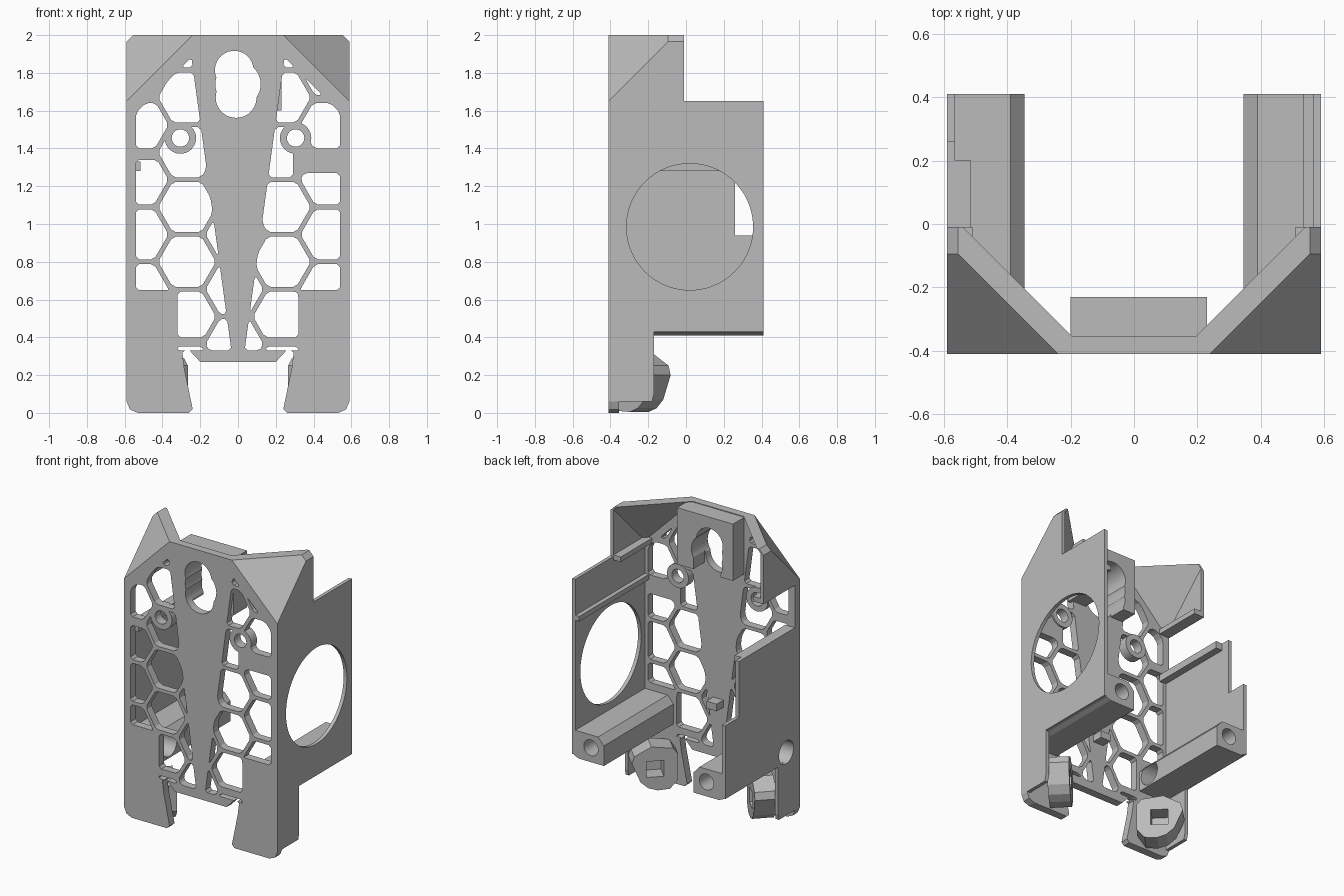
import bpy, bmesh, math
from mathutils import Vector

if "Cube" in bpy.data.objects:
    bpy.data.objects.remove(bpy.data.objects["Cube"], do_unlink=True)

grey = bpy.data.materials.new("matte grey")
grey.use_nodes = True
grey.diffuse_color = (0.5, 0.5, 0.5, 1)
grey.node_tree.nodes["Principled BSDF"].inputs["Base Color"].default_value = (0.5, 0.5, 0.5, 1)

X, Y, Z = Vector((1, 0, 0)), Vector((0, 1, 0)), Vector((0, 0, 1))
ZERO = Vector((0, 0, 0))
FRONT, BACK = -0.41, 0.41
PLATE_BACK = -0.355
HALF = 0.59


def prism(name, polys, a, b, u=X, v=Z, w=Y, origin=ZERO):
    """Extrude one or more closed outlines (in the u, v plane) from a to b along w."""
    bm = bmesh.new()
    for pts in polys:
        lo = [bm.verts.new(origin + u * p + v * q + w * a) for p, q in pts]
        hi = [bm.verts.new(origin + u * p + v * q + w * b) for p, q in pts]
        bm.faces.new(lo)
        bm.faces.new(hi)
        for i in range(len(pts)):
            j = (i + 1) % len(pts)
            bm.faces.new((lo[i], lo[j], hi[j], hi[i]))
    bmesh.ops.recalc_face_normals(bm, faces=bm.faces)
    mesh = bpy.data.meshes.new(name)
    bm.to_mesh(mesh)
    bm.free()
    mesh.materials.append(grey)
    obj = bpy.data.objects.new(name, mesh)
    bpy.context.collection.objects.link(obj)
    return obj


def rect(x0, x1, z0, z1):
    return [(x0, z0), (x1, z0), (x1, z1), (x0, z1)]


def box(name, x0, x1, y0, y1, z0, z1):
    return prism(name, [rect(x0, x1, z0, z1)], y0, y1)


def circle(cx, cz, r, n=40):
    return [(cx + r * math.cos(math.tau * i / n), cz + r * math.sin(math.tau * i / n)) for i in range(n)]


def cut(obj, *cutters):
    """Subtract the cutters, bake the result and drop the cutters."""
    for c in cutters:
        c.hide_render = True
        m = obj.modifiers.new("cut", 'BOOLEAN')
        m.operation, m.solver, m.object = 'DIFFERENCE', 'EXACT', c
    bpy.context.view_layer.update()
    baked = bpy.data.meshes.new_from_object(obj.evaluated_get(bpy.context.evaluated_depsgraph_get()))
    obj.modifiers.clear()
    obj.data = baked
    for c in cutters:
        bpy.data.objects.remove(c, do_unlink=True)


def trim(obj, *planes):
    """Slice off everything in front of each (point, normal) plane and cap it."""
    bm = bmesh.new()
    bm.from_mesh(obj.data)
    for co, no in planes:
        r = bmesh.ops.bisect_plane(bm, geom=bm.verts[:] + bm.edges[:] + bm.faces[:],
                                   plane_co=co, plane_no=no, clear_outer=True)
        edges = [e for e in r["geom_cut"] if isinstance(e, bmesh.types.BMEdge)]
        bmesh.ops.holes_fill(bm, edges=edges, sides=0)
    bmesh.ops.recalc_face_normals(bm, faces=bm.faces)
    bm.to_mesh(obj.data)
    bm.free()


def clip(pts, a, b, c):
    """Keep the part of a convex outline where a*x + b*z <= c."""
    out = []
    for i, p in enumerate(pts):
        q = pts[(i + 1) % len(pts)]
        dp, dq = a * p[0] + b * p[1] - c, a * q[0] + b * q[1] - c
        if dp <= 0:
            out.append(p)
        if dp * dq < 0:
            t = dp / (dp - dq)
            out.append((p[0] + t * (q[0] - p[0]), p[1] + t * (q[1] - p[1])))
    return out


def soften(pts, d=0.016):
    """Knock the corners off an outline."""
    out = []
    for i, p in enumerate(pts):
        p = Vector(p)
        for q in (Vector(pts[i - 1]), Vector(pts[(i + 1) % len(pts)])):
            e = q - p
            out.append(tuple(p + e * min(d / max(e.length, 1e-6), 0.3)))
    return out


def area(pts):
    return abs(sum(p[0] * q[1] - q[0] * p[1] for p, q in zip(pts, pts[1:] + pts[:1]))) / 2


def bevel_plane(s):
    return Vector((s * HALF, FRONT, 1.65)), Vector((s, -1, 1))


def corner_plane(s):
    return Vector((s * 0.573, 0, 1.983)), Vector((s, 0, 1))


# Honeycomb openings, clipped to the frame, the central keel and the sloped corners
PITCH, RADIUS = 0.29, 0.153
holes = []
for col in range(5):
    cx = -0.521 + col * PITCH * 0.866
    for row in range(8):
        cz = 0.22 + row * PITCH + (0 if col % 2 else PITCH / 2)
        cell = circle(cx, cz, RADIUS, 6)
        for s in (-1, 1):
            h = clip(cell, -s * 1.54, 0.21, 0.21 * 0.33 - 0.035 * 1.54)
            h = clip(clip(h, s, 0, 0.54), s, 1, 2.13)
            h = clip(h, 0, -1, -0.33)
            if col in (0, 4):
                h = clip(clip(h, 0, -1, -0.65), 0, 1, 1.64 if cz < 1.7 else 2)
                if cz > 1.4:
                    h = clip(h, 0, -1, -1.4)
                elif cz > 1.1:
                    h = clip(h, 0, 1, 1.27 if col == 4 else 1.34)
            elif col in (1, 3) and cz < 0.6:
                h = clip(clip(h, s, 0, 0.32), 0, -1, -0.4 if cz > 0.4 else -0.33)
            if col == 3 and 1.3 < cz < 1.5:
                h = clip(h, 1, 0, 0.29)
            if len(h) > 2 and area(h) > 0.0006:
                holes.append(soften(h))

# Front plate with two legs and a notch between them
half_outline = [(0.2, 0.27), (0.265, 0.34), (0.295, 0.32), (0.285, 0.24), (0.24, 0.02), (0.26, 0),
                (0.53, 0), (0.572, 0.018), (HALF, 0.06), (HALF, 2)]
outline = half_outline + [(-x, z) for x, z in reversed(half_outline)]
plate = prism("front_plate", [outline], FRONT, PLATE_BACK)
trim(plate, *[bevel_plane(s) for s in (-1, 1)])


def keyhole():
    return [prism("keyhole_cutter", [circle(x, z, r)], -0.6, 0)
            for x, z, r in ((0, 1.74, 0.12), (-0.02, 1.815, 0.102), (-0.01, 1.67, 0.108))]


cut(plate, prism("honeycomb_cutter", holes, -0.6, 0),
    prism("screw_cutter", [circle(s * 0.305, 1.455, 0.046) for s in (-1, 1)], -0.6, 0), *keyhole())

# Block behind the keyhole, with a slot open at the bottom
block = box("keyhole_block", -0.2, 0.23, -0.38, -0.23, 1.6, 1.995)
cut(block, box("slot_cutter", -0.105, 0.105, -0.6, 0, 1.5, 1.7), *keyhole())

# Locating peg on the keel
box("locating_peg", -0.04, 0.04, -0.37, -0.28, 0.63, 0.68)

for s, side in ((1, "left"), (-1, "right")):
    # Screw ring
    ring = prism(side + "_screw_ring", [circle(s * 0.305, 1.455, 0.083)], FRONT, -0.345)
    cut(ring, prism("ring_cutter", [circle(s * 0.305, 1.455, 0.046)], -0.6, 0))

    # Sloped corner shell
    gusset = box(side + "_corner_gusset", min(s * 0.15, s * HALF), max(s * 0.15, s * HALF),
                 FRONT, -0.01, 1.65, 2)
    trim(gusset, bevel_plane(s), (Vector((s * 0.2, -0.35, 2)), Vector((-s, 1, -1))), corner_plane(s))
    box(side + "_gusset_flange", min(s * 0.51, s * HALF), max(s * 0.51, s * HALF),
        -0.36, -0.01, 1.625, 1.66)

    # Side wall: large round opening on one side, stepped and lower on the other
    low = [(FRONT, 0.06), (-0.18, 0.06), (-0.17, 0.1), (-0.17, 0.43), (BACK, 0.43)]
    top = [(-0.01, 1.65), (-0.01, 1.97), (-0.03, 2), (-0.06, 2), (FRONT, 1.65)]
    if s > 0:
        walls = [low + [(BACK, 1.65)] + top]
    else:
        walls = [low + [(BACK, 0.94), (0.26, 0.94), (0.26, 1.33), (FRONT, 1.33)], top]
    for i, pts in enumerate(walls):
        wall = prism(side + ("_upper_cheek" if i else "_side_wall"), [pts], s * 0.565, s * HALF,
                     u=Y, v=Z, w=X)
        if s > 0 or i:
            trim(wall, corner_plane(s))
        if s > 0:
            cut(wall, prism("opening_cutter", [circle(0.02, 0.985, 0.335, 72)], 0.4, 0.8, u=Y, v=Z, w=X))
        elif i == 0:
            cut(wall, prism("port_cutter", [circle(-0.26, 0.5, 0.08)], -0.8, -0.3, u=Y, v=Z, w=X))

    # Mounting rail along the bottom of the wall, drilled from the back
    rail_pts = [(0.345, 0.41), (0.54, 0.41), (0.575, 0.425), (HALF, 0.46), (HALF, 0.6), (0.39, 0.6), (0.345, 0.55)]
    rail = prism(side + "_mounting_rail", [[(s * x, z) for x, z in rail_pts]], -0.38, BACK)
    drill = [prism("drill_cutter", [circle(s * 0.445, 0.51, 0.055)], 0.1, 0.6)]
    if s < 0:
        drill.append(prism("port_cutter", [circle(-0.26, 0.5, 0.08)], -0.8, -0.3, u=Y, v=Z, w=X))
    cut(rail, *drill)

    # Diagonal foot pad behind the leg, with a square pocket
    along, out = Vector((s, 1, 0)).normalized(), Vector((-s, 1, 0)).normalized()
    frame = dict(u=along, v=Z, w=out, origin=Vector((s * 0.265, -0.29, 0)))
    pad = [(0, 0.07), (0.05, 0.01), (0.13, 0.005), (0.19, 0.025), (0.24, 0.07), (0.295, 0.2),
           (0.28, 0.25), (0.17, 0.31), (0.03, 0.29), (0, 0.25)]
    foot = prism(side + "_foot_pad", [pad], -0.14, 0, **frame)
    cut(foot, prism("pocket_cutter", [rect(0.09, 0.2, 0.1, 0.21)], -0.11, 0.1, **frame))

# Ledges on the inside of the walls
box("left_wall_ledge", 0.535, 0.57, -0.36, BACK, 1.365, 1.4)
box("right_wall_lip", -0.575, -0.515, -0.36, 0.2, 1.28, 1.33)
